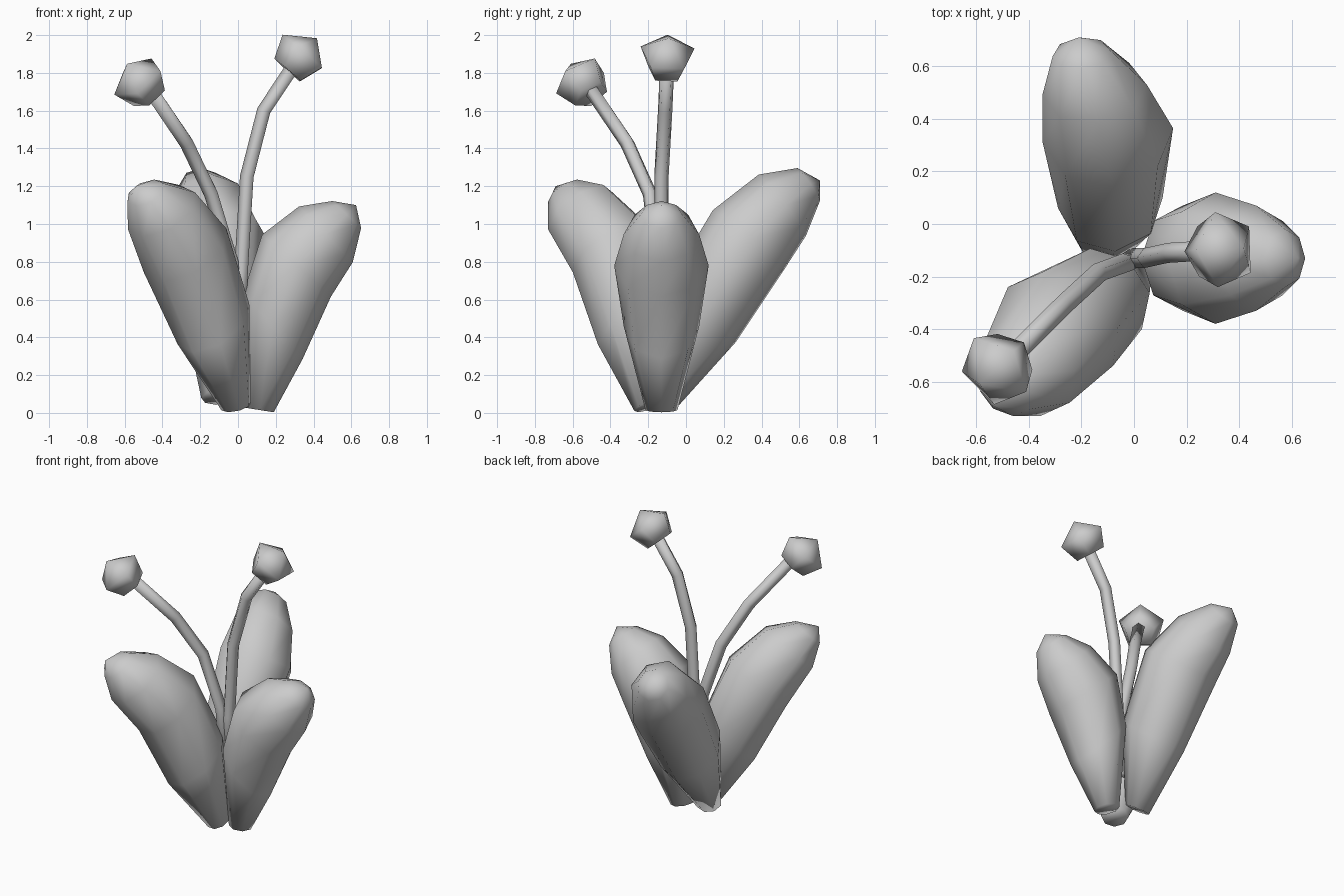
import bpy, bmesh
from math import sin, cos, pi, radians
from mathutils import Vector

cube = bpy.data.objects.get("Cube")
if cube:
    bpy.data.objects.remove(cube, do_unlink=True)

grey = bpy.data.materials.new("light_grey")
grey.use_nodes = True
grey.diffuse_color = (0.6, 0.6, 0.6, 1)
grey.node_tree.nodes["Principled BSDF"].inputs["Base Color"].default_value = (0.6, 0.6, 0.6, 1)


def ring(bm, centre, u, v, sides):
    """Ellipse of vertices spanned by two half axes."""
    angles = [2 * pi * i / sides for i in range(sides)]
    return [bm.verts.new(centre + u * cos(a) + v * sin(a)) for a in angles]


def loft(name, sections, sides, tip=None):
    """Skin over (centre, half axis, half axis) sections, closed by a flat base and a tip."""
    bm = bmesh.new()
    rings = [ring(bm, *s, sides) for s in sections]
    for a, b in zip(rings, rings[1:]):
        for i in range(sides):
            j = (i + 1) % sides
            bm.faces.new((a[i], a[j], b[j], b[i]))
    bm.faces.new(rings[0][::-1])
    if tip is None:
        bm.faces.new(rings[-1])
    else:
        point = bm.verts.new(tip)
        for i in range(sides):
            bm.faces.new((rings[-1][i], rings[-1][(i + 1) % sides], point))
    bmesh.ops.recalc_face_normals(bm, faces=bm.faces)
    for f in bm.faces:
        f.smooth = True
    mesh = bpy.data.meshes.new(name)
    bm.to_mesh(mesh)
    bm.free()
    mesh.materials.append(grey)
    obj = bpy.data.objects.new(name, mesh)
    bpy.context.collection.objects.link(obj)
    return obj


# Petals: five tilted oval rings from the base to a rounded tip
WIDTHS = (0.085, 0.20, 0.25, 0.20, 0.11)
THICKNESS = (0.075, 0.235, 0.245, 0.205, 0.105)


def petal(name, lean, tilts, centres, tip):
    out = Vector((*lean, 0)).normalized()
    side = Vector((-out.y, out.x, 0))
    sections = []
    for c, w, t, tilt in zip(centres, WIDTHS, THICKNESS, tilts):
        a = radians(tilt)
        thick = out * cos(a) - Vector((0, 0, sin(a)))
        sections.append((Vector(c), thick * t, side * w))
    loft(name, sections, 8, Vector(tip))


petal("left_petal", (1, 0), (9, 48, 42, 46, 43),
      [(0.115, -0.13, 0.015), (0.185, -0.13, 0.46), (0.31, -0.13, 0.78),
       (0.465, -0.13, 0.945), (0.575, -0.13, 1.05)], (0.625, -0.13, 1.10))
petal("front_petal", (-0.6, -0.8), (25, 40, 42, 42, 42),
      [(-0.01, -0.2, 0.035), (-0.13, -0.28, 0.47), (-0.28, -0.39, 0.86),
       (-0.405, -0.56, 1.07), (-0.49, -0.64, 1.165)], (-0.54, -0.69, 1.2))
petal("back_petal", (-0.1, 1), (30, 38, 36, 52, 55),
      [(-0.11, -0.1, 0.08), (-0.09, 0.08, 0.52), (-0.1, 0.34, 0.93),
       (-0.15, 0.51, 1.10), (-0.2, 0.65, 1.21)], (-0.21, 0.71, 1.23))


# Stamens: a thin bent stem with a faceted bulb on the end
def frame(direction):
    u = direction.cross(Vector((0, 1, 0))).normalized()
    return u, direction.cross(u).normalized()


def stamen(prefix, path, bulb_centre, bulb_axis):
    path = [Vector(p) for p in path]
    sections = []
    for i, p in enumerate(path):
        d = (path[min(i + 1, len(path) - 1)] - path[max(i - 1, 0)]).normalized()
        u, v = frame(d)
        sections.append((p, u * 0.04, v * 0.04))
    loft(prefix + "_stem", sections, 5)

    centre, axis = Vector(bulb_centre), Vector(bulb_axis).normalized()
    u, v = frame(axis)
    profile = ((-0.08, 0.10), (0.045, 0.15))
    loft(prefix + "_bulb", [(centre + axis * h, u * r, v * r) for h, r in profile],
         5, centre + axis * 0.15)


stamen("left", [(0, -0.13, 0.3), (0.02, -0.13, 0.75), (0.05, -0.13, 1.25),
                (0.14, -0.11, 1.6), (0.3, -0.1, 1.84)],
       (0.32, -0.1, 1.87), (0.65, 0.05, 0.75))
stamen("right", [(0, -0.13, 0.3), (-0.03, -0.15, 0.8), (-0.14, -0.19, 1.16),
                 (-0.27, -0.31, 1.43), (-0.46, -0.5, 1.71)],
       (-0.51, -0.54, 1.74), (-0.5, -0.45, 0.7))
